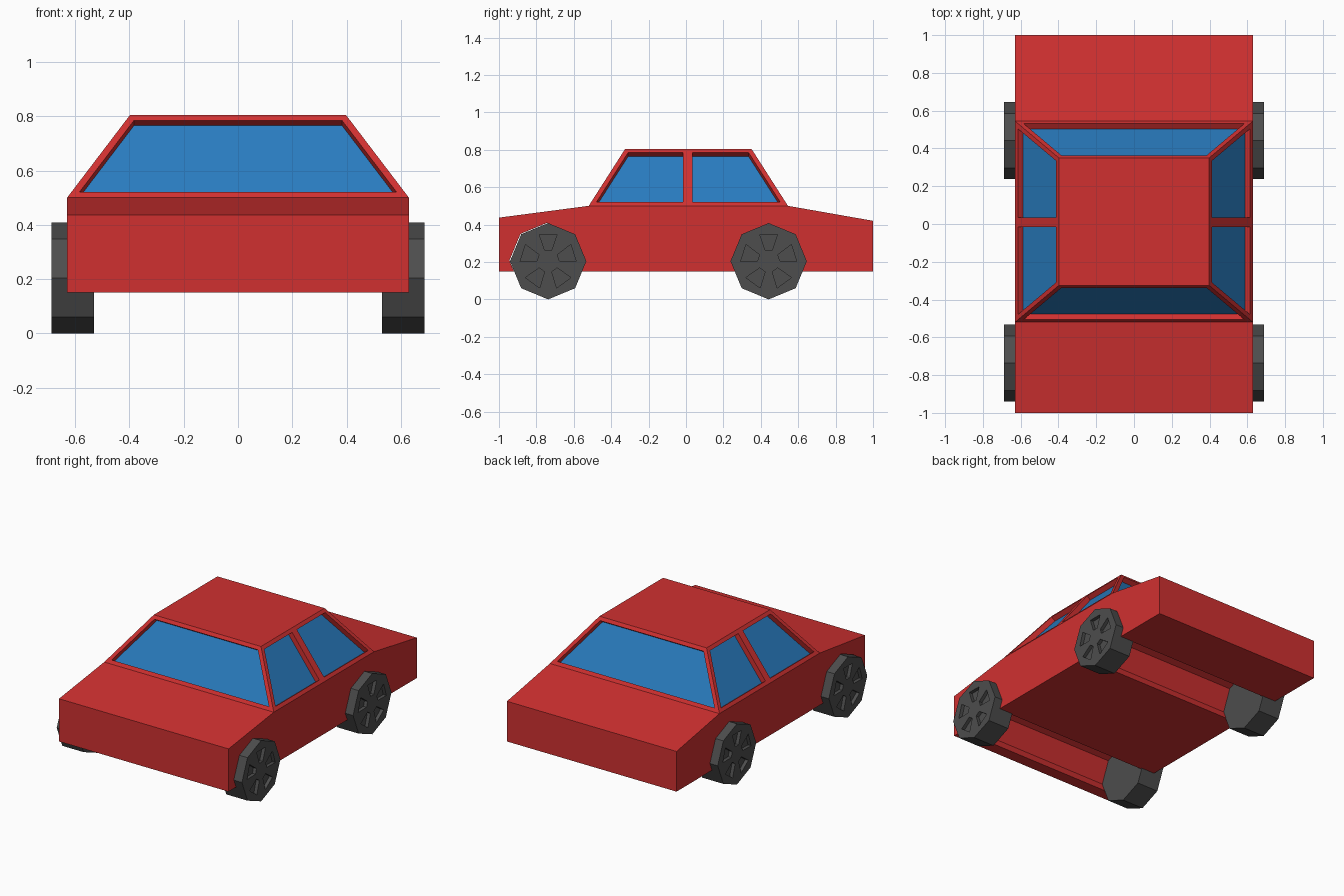
import bpy, bmesh, math
from mathutils import Vector

if "Cube" in bpy.data.objects:
    bpy.data.objects.remove(bpy.data.objects["Cube"])


def material(name, rgb):
    m = bpy.data.materials.new(name)
    m.diffuse_color = (*rgb, 1)
    m.use_nodes = True
    m.node_tree.nodes["Principled BSDF"].inputs["Base Color"].default_value = m.diffuse_color
    return m


RED = material("red paint", (0.63, 0.03, 0.03))
BLUE = material("blue glass", (0.022, 0.20, 0.52))
GREY = material("dark grey wheel", (0.075, 0.075, 0.075))


def finish(bm, name, *mats):
    bmesh.ops.recalc_face_normals(bm, faces=bm.faces[:])
    me = bpy.data.meshes.new(name)
    bm.to_mesh(me)
    bm.free()
    for m in mats:
        me.materials.append(m)
    ob = bpy.data.objects.new(name, me)
    bpy.context.scene.collection.objects.link(ob)
    return ob


def prism(bm, profile, x0, x1):
    """Extrude a (y, z) outline along x."""
    f = bm.faces.new([bm.verts.new((x0, y, z)) for y, z in profile])
    r = bmesh.ops.extrude_face_region(bm, geom=[f])
    vs = [g for g in r["geom"] if isinstance(g, bmesh.types.BMVert)]
    bmesh.ops.translate(bm, verts=vs, vec=(x1 - x0, 0, 0))


def arch(cy, cz, r, floor=0.15):
    """Wheel arch: upper part of an octagon, listed from front to back."""
    pts = [(cy - r * math.cos(k * math.pi / 4), cz + r * math.sin(k * math.pi / 4))
           for k in range(5)]
    foot = r - (cz - floor) * math.tan(math.pi / 8)
    return [(cy - foot, floor)] + pts + [(cy + foot, floor)]


# Lower body with wheel channels running across the full width
bm = bmesh.new()
outline = ([(-1, 0.15)] + arch(-0.743, 0.208, 0.201) + arch(0.442, 0.204, 0.2)
           + [(1, 0.15), (1, 0.42), (0.545, 0.5), (-0.52, 0.5), (-1, 0.437)])
prism(bm, outline, -0.63, 0.63)
finish(bm, "body", RED)

# Cabin: tapered box, sides split at the door pillar, windows inset and recessed
bm = bmesh.new()
low = [bm.verts.new(p) for p in ((-.63, -.52, .5), (.63, -.52, .5), (.63, .545, .5), (-.63, .545, .5))]
top = [bm.verts.new(p) for p in ((-.398, -.325, .805), (.398, -.325, .805), (.398, .35, .805), (-.398, .35, .805))]
bm.faces.new(top)
sides = [bm.faces.new((low[i], low[(i + 1) % 4], top[(i + 1) % 4], top[i])) for i in range(4)]
split = [sides[1], sides[3]]
geom = split + [e for f in split for e in f.edges]
bmesh.ops.bisect_plane(bm, geom=geom, plane_co=(0, 0.01, 0), plane_no=(0, 1, 0))
bm.normal_update()
panes = [f for f in bm.faces if f.normal.z < 0.9]
bmesh.ops.inset_individual(bm, faces=panes, thickness=0.025, use_even_offset=True)
bmesh.ops.inset_individual(bm, faces=panes, thickness=0.0005, depth=-0.034, use_even_offset=True)
for f in panes:
    f.material_index = 1
finish(bm, "cabin", RED, BLUE)

# Wedge-shaped pockets between the five wheel spokes
bm = bmesh.new()
for k in range(5):
    a = math.radians(90 + 72 * k)
    wedge = []
    for r, da in ((0.06, -0.3), (0.15, -0.32), (0.15, 0.32), (0.06, 0.3)):
        wedge.append((r * math.cos(a + da), r * math.sin(a + da)))
    prism(bm, wedge, 0.665, 0.75)
cutter = finish(bm, "spoke_cutter", GREY)
cutter.hide_render = True

# Octagonal wheel with pockets cut into the outer face
bm = bmesh.new()
R = 0.204
prism(bm, [(R * math.cos(k * math.pi / 4), R * math.sin(k * math.pi / 4)) for k in range(8)], 0.53, 0.688)
wheel = finish(bm, "wheel_master", GREY)
mod = wheel.modifiers.new("pockets", "BOOLEAN")
mod.operation = "DIFFERENCE"
mod.solver = "EXACT"
mod.object = cutter
deps = bpy.context.evaluated_depsgraph_get()
cut_mesh = bpy.data.meshes.new_from_object(wheel.evaluated_get(deps))
bpy.data.objects.remove(wheel)
bpy.data.objects.remove(cutter)

# Four wheels, mirrored left to right
for end, y in (("front", -0.737), ("rear", 0.442)):
    for side, s in (("right", 1), ("left", -1)):
        bm = bmesh.new()
        bm.from_mesh(cut_mesh)
        for v in bm.verts:
            v.co = Vector((s * v.co.x, v.co.y + y, v.co.z + R))
        finish(bm, f"{end}_{side}_wheel", GREY)
